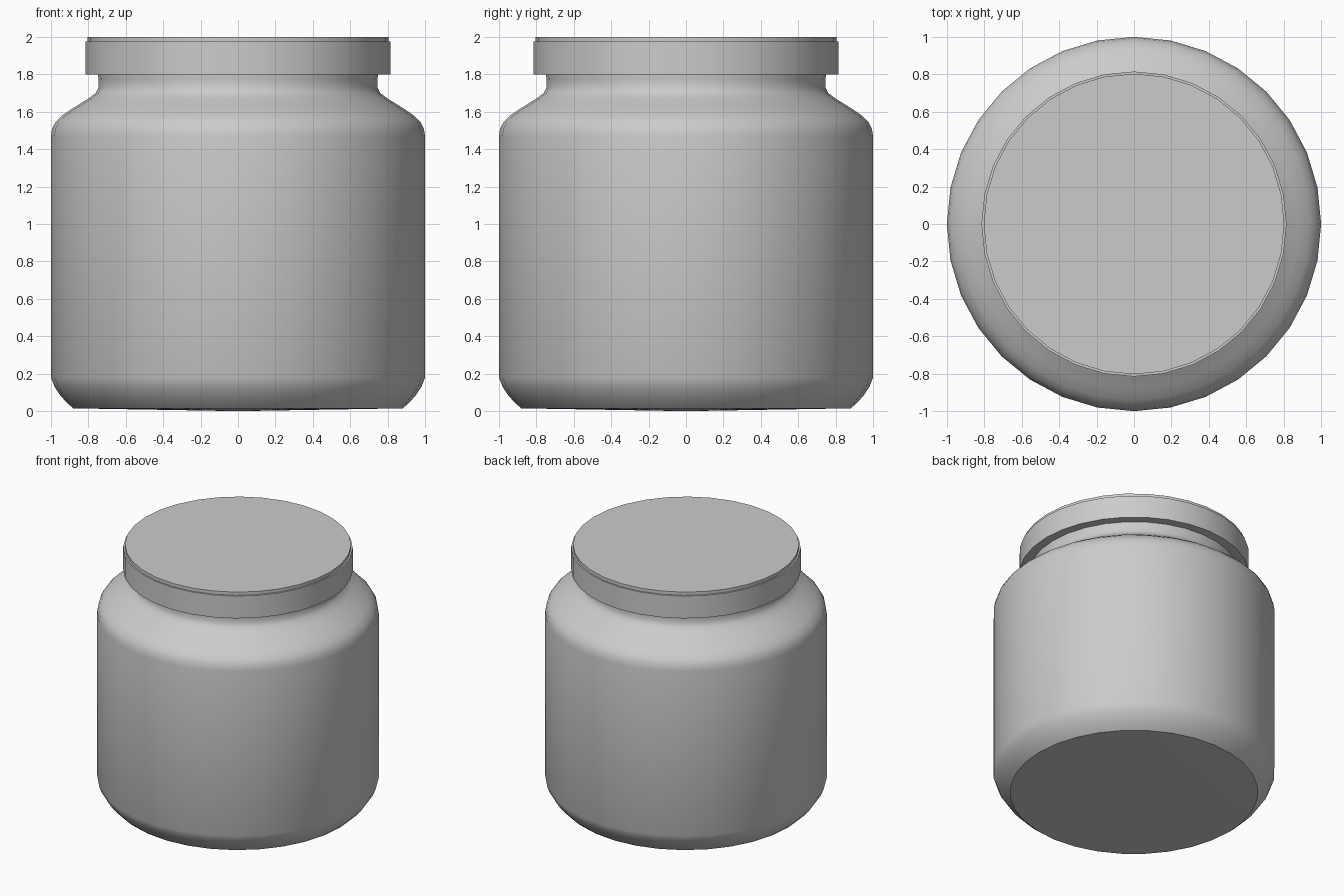
import bpy, math

if "Cube" in bpy.data.objects:
    bpy.data.objects.remove(bpy.data.objects["Cube"])

SEGMENTS = 32


def lathe(name, profile, angle):
    """Revolve (radius, z) points around z; radius 0 ends become poles."""
    verts, rings, faces = [], [], []
    for r, z in profile:
        start = len(verts)
        if r == 0:
            verts.append((0, 0, z))
            rings.append([start] * SEGMENTS)
        else:
            for i in range(SEGMENTS):
                a = 2 * math.pi * i / SEGMENTS
                verts.append((r * math.cos(a), r * math.sin(a), z))
            rings.append([start + i for i in range(SEGMENTS)])
    for low, high in zip(rings, rings[1:]):
        for i in range(SEGMENTS):
            j = (i + 1) % SEGMENTS
            quad = [low[i], low[j], high[j], high[i]]
            faces.append(list(dict.fromkeys(quad)))
    mesh = bpy.data.meshes.new(name)
    mesh.from_pydata(verts, [], faces)
    mesh.update()
    obj = bpy.data.objects.new(name, mesh)
    bpy.context.collection.objects.link(obj)
    bpy.ops.object.select_all(action='DESELECT')
    bpy.context.view_layer.objects.active = obj
    obj.select_set(True)
    bpy.ops.object.shade_smooth_by_angle(angle=math.radians(angle))
    return obj


# Jar: slightly domed base, rounded foot, straight wall, sloping shoulder, neck
lathe("jar_body", [
    (0, 0.0), (0.88, 0.015), (0.915, 0.045), (0.95, 0.085), (0.98, 0.13),
    (1.0, 0.18), (1.0, 1.47), (0.993, 1.51), (0.975, 1.545), (0.94, 1.58),
    (0.88, 1.62), (0.80, 1.67), (0.76, 1.70), (0.745, 1.73),
    (0.745, 1.77), (0.75, 1.81), (0.75, 1.94), (0, 1.94)], 35)

# Lid: flat band with a small step up to the top disc
lathe("lid", [
    (0, 1.80), (0.815, 1.80), (0.815, 1.975), (0.803, 1.975),
    (0.803, 2.0), (0, 2.0)], 30)
